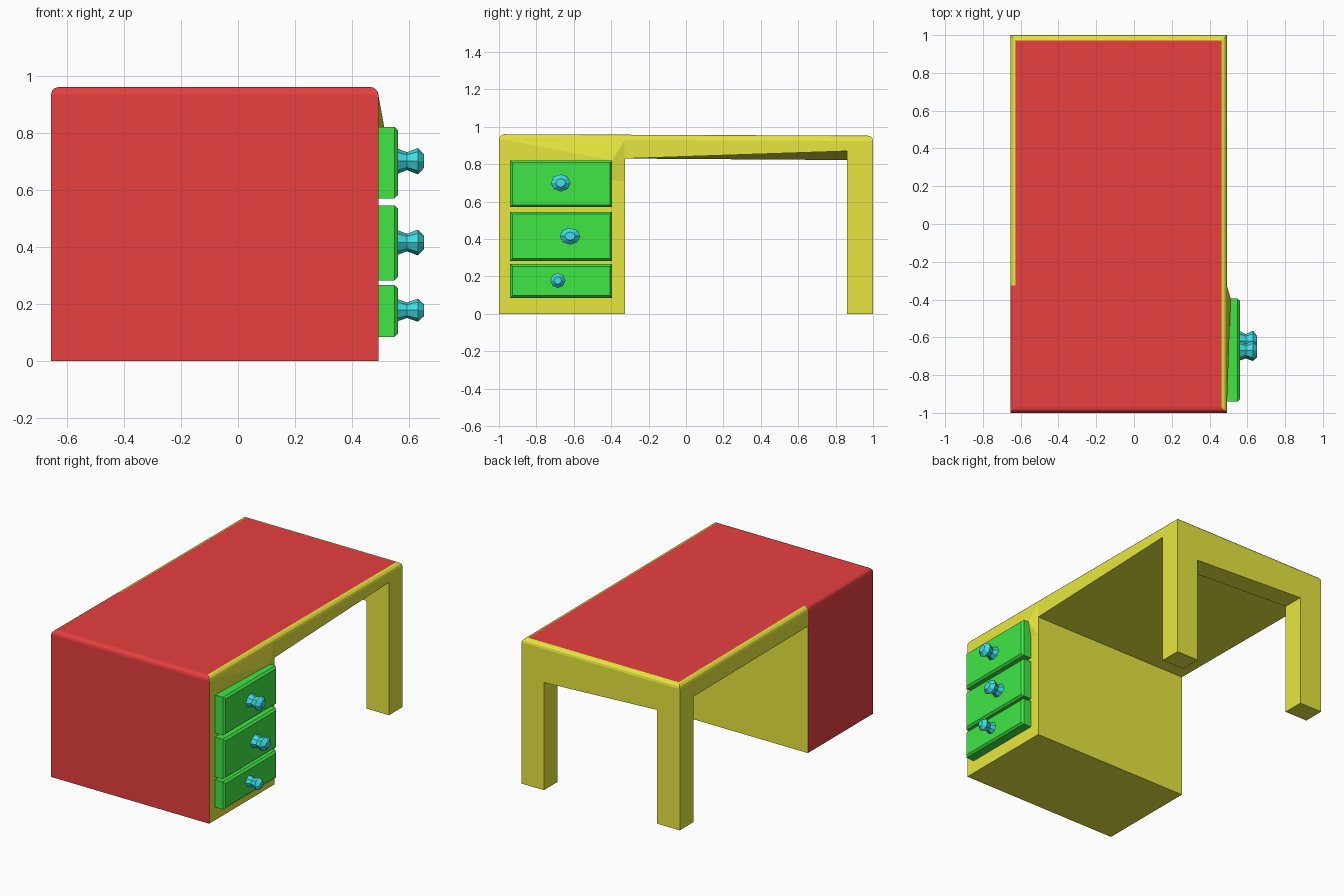
import bpy, bmesh
from math import cos, sin, pi

if "Cube" in bpy.data.objects:
    bpy.data.objects.remove(bpy.data.objects["Cube"])

X0, X1 = -0.655, 0.492


def material(name, rgb):
    m = bpy.data.materials.new(name)
    m.diffuse_color = (*rgb, 1)
    m.use_nodes = True
    m.node_tree.nodes["Principled BSDF"].inputs["Base Color"].default_value = m.diffuse_color
    return m


YELLOW = material("yellow", (0.8, 0.8, 0.05))
RED = material("red", (0.8, 0.05, 0.05))
GREEN = material("green", (0.05, 0.8, 0.06))
CYAN = material("cyan", (0.05, 0.75, 0.8))


def add(name, bm, *mats):
    bmesh.ops.recalc_face_normals(bm, faces=bm.faces[:])
    me = bpy.data.meshes.new(name)
    bm.to_mesh(me)
    bm.free()
    for m in mats:
        me.materials.append(m)
    ob = bpy.data.objects.new(name, me)
    bpy.context.collection.objects.link(ob)
    return ob


def loft(rings):
    """Closed skin through rings of equal point count, capped at both ends."""
    bm = bmesh.new()
    loops = [[bm.verts.new(p) for p in r] for r in rings]
    n = len(loops[0])
    for a, b in zip(loops, loops[1:]):
        for i in range(n):
            j = (i + 1) % n
            bm.faces.new((a[i], a[j], b[j], b[i]))
    bm.faces.new(loops[0])
    bm.faces.new(loops[-1])
    bmesh.ops.recalc_face_normals(bm, faces=bm.faces[:])
    return bm


# desk body: side profile carried across x, underside slightly twisted
def side(x, z):
    return [(x, *p) for p in ((-1, 0), (-0.325, 0), (-0.325, 0.83), (0.86, z),
                              (0.86, 0), (1, 0), (1, 0.952), (-1, 0.96))]


bm = loft([side(X0, 0.822), side(X1, 0.87)])
bmesh.ops.bisect_plane(bm, geom=bm.verts[:] + bm.edges[:] + bm.faces[:], dist=1e-4,
                       plane_co=(0, -0.325, 0), plane_no=(0, 1, 0))
bm.normal_update()
rim = [e for e in bm.edges if all(v.co.z > 0.94 for v in e.verts)
       and e.calc_face_angle(0) > 0.5]
bmesh.ops.bevel(bm, geom=rim, offset=0.028, segments=3, profile=0.5, affect='EDGES')
bm.normal_update()
# red covering on the top, front and cabinet's left side
for f in bm.faces:
    n, c = f.normal, f.calc_center_median()
    if n.z > 0.98 or (c.y < -0.33 and n.z > -0.5 and n.x < 0.1):
        f.material_index = 1
desk = add("desk_body", bm, YELLOW, RED)

# opening between the two back legs
gap = add("leg_gap_cutter", loft([[(-0.49, y, -0.1), (0.33, y, -0.1),
                                   (0.33, y, 0.705), (-0.49, y, 0.745)]
                                  for y in (0.7, 1.1)]), YELLOW)
gap.hide_render = True
mod = desk.modifiers.new("gap", 'BOOLEAN')
mod.operation = 'DIFFERENCE'
mod.solver = 'EXACT'
mod.object = gap
bpy.context.view_layer.objects.active = desk
bpy.ops.object.modifier_apply(modifier=mod.name)
bpy.data.objects.remove(gap)

# slight swelling of the side above the top drawer
bm = bmesh.new()
tip = bm.verts.new((0.512, -0.395, 0.82))
base = [bm.verts.new((X1 - 0.001, y, z)) for y, z in
        ((-0.325, 0.7), (-0.325, 0.935), (-0.99, 0.935), (-0.94, 0.8))]
bm.faces.new(base)
for i in range(4):
    bm.faces.new((base[i], base[(i + 1) % 4], tip))
add("side_swelling", bm, YELLOW)

# drawers with chamfered fronts, and turned eight-sided knobs
KNOB = ((0.0, 0.95), (0.032, 0.68), (0.055, 0.88), (0.07, 1.0), (0.092, 0.5))
DRAWERS = (  # name, z bottom, z top, knob y, knob z, knob half width, half height
    ("top", 0.57, 0.82, -0.67, 0.70, 0.053, 0.046),
    ("middle", 0.283, 0.545, -0.62, 0.415, 0.055, 0.045),
    ("bottom", 0.085, 0.266, -0.685, 0.178, 0.04, 0.04),
)
for name, z0, z1, ky, kz, w, h in DRAWERS:
    rings = []
    for x, d in ((X1 - 0.01, 0), (0.548, 0), (0.561, 0.012)):
        rings.append([(x, -0.94 + d, z0 + d), (x, -0.395 - d, z0 + d),
                      (x, -0.395 - d, z1 - d), (x, -0.94 + d, z1 - d)])
    add(name + "_drawer", loft(rings), GREEN)
    knob = [[(0.56 + x, ky + w * r * cos(pi * i / 4), kz + h * r * sin(pi * i / 4))
             for i in range(8)] for x, r in KNOB]
    add(name + "_knob", loft(knob), CYAN)
